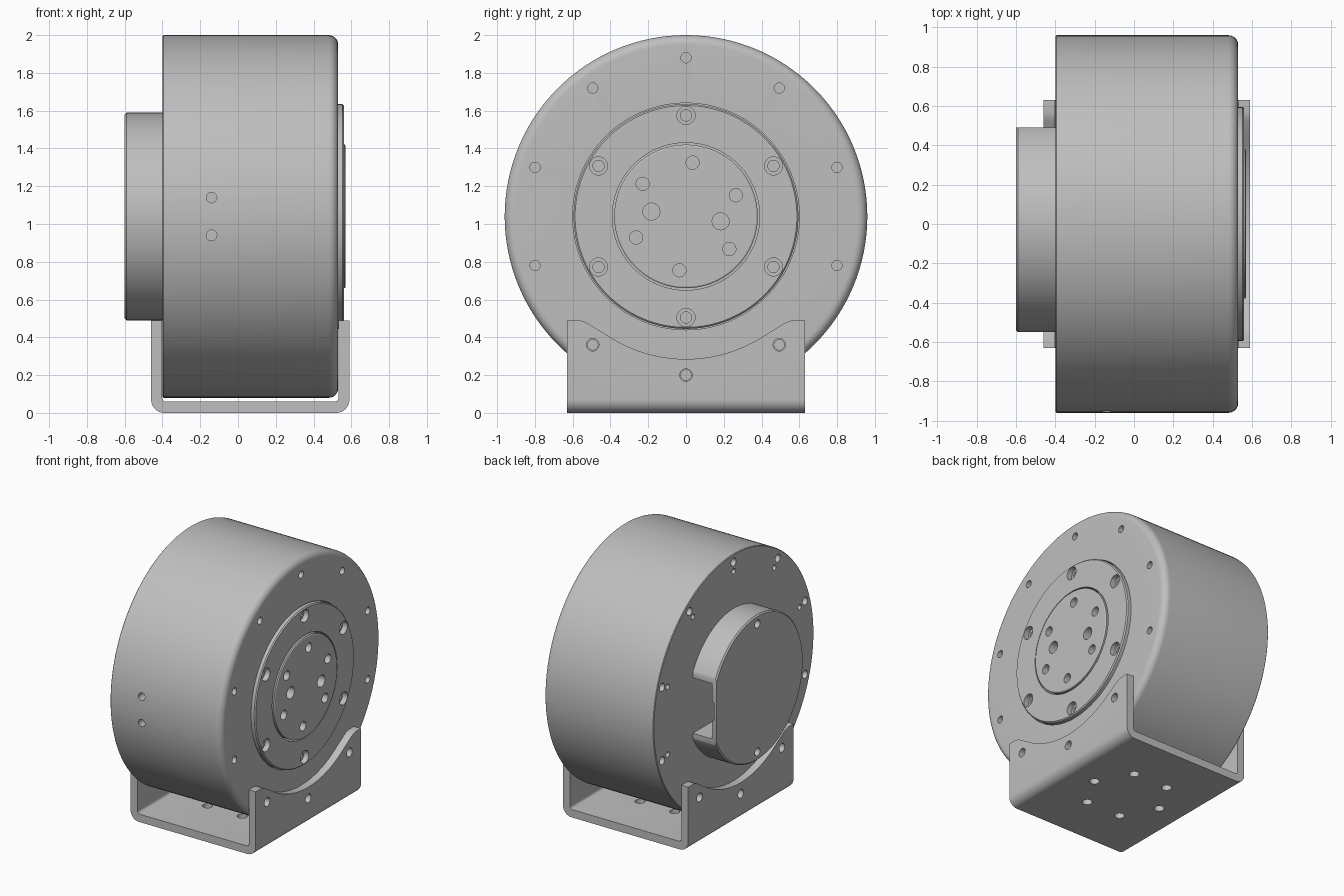
import bpy, bmesh
from math import sin, cos, pi, radians
from mathutils import Matrix, Vector

cube = bpy.data.objects.get("Cube")
if cube:
    bpy.data.objects.remove(cube, do_unlink=True)

AXIS_Z = 1.04          # height of the horizontal motor axis
SEG = 128

metal = bpy.data.materials.new("grey metal")
metal.use_nodes = True
GREY = (0.52, 0.52, 0.52, 1)
metal.diffuse_color = GREY
metal.node_tree.nodes["Principled BSDF"].inputs["Base Color"].default_value = GREY


def finish(name, bm):
    bmesh.ops.recalc_face_normals(bm, faces=bm.faces)
    mesh = bpy.data.meshes.new(name)
    bm.to_mesh(mesh)
    bm.free()
    mesh.materials.append(metal)
    obj = bpy.data.objects.new(name, mesh)
    bpy.context.scene.collection.objects.link(obj)
    return obj


def lathe(name, profile):
    """Spin (x, radius) points about the motor axis."""
    bm = bmesh.new()
    verts = [bm.verts.new((x, 0, r)) for x, r in profile]
    edges = [bm.edges.new(pair) for pair in zip(verts, verts[1:])]
    bmesh.ops.spin(bm, geom=verts + edges, cent=(0, 0, 0), axis=(1, 0, 0),
                   angle=2 * pi, steps=SEG)
    bmesh.ops.remove_doubles(bm, verts=bm.verts, dist=1e-4)
    bmesh.ops.translate(bm, verts=bm.verts, vec=(0, 0, AXIS_Z))
    return finish(name, bm)


def prism(name, points, direction):
    """Extrude a closed outline of 3D points."""
    bm = bmesh.new()
    face = bm.faces.new([bm.verts.new(p) for p in points])
    new = bmesh.ops.extrude_face_region(bm, geom=[face])["geom"]
    bmesh.ops.translate(bm, vec=direction,
                        verts=[v for v in new if isinstance(v, bmesh.types.BMVert)])
    return finish(name, bm)


def add_hole(bm, centre, radius, length, axis="X"):
    turn = {"X": Matrix.Rotation(pi / 2, 4, "Y"),
            "Y": Matrix.Rotation(pi / 2, 4, "X"), "Z": Matrix()}[axis]
    bmesh.ops.create_cone(bm, cap_ends=True, segments=24, radius1=radius,
                          radius2=radius, depth=length,
                          matrix=Matrix.Translation(centre) @ turn)


def add_box(bm, low, high):
    low, high = Vector(low), Vector(high)
    size = Matrix.Diagonal((high - low).to_4d())
    size[3][3] = 1
    bmesh.ops.create_cube(bm, size=1, matrix=Matrix.Translation((low + high) / 2) @ size)


def ring(x, radius, count, start=0.0):
    """Points round the motor axis, measured from the top."""
    for i in range(count):
        a = radians(start) + 2 * pi * i / count
        yield Vector((x, radius * sin(a), AXIS_Z + radius * cos(a)))


def cut(obj, cutter):
    if isinstance(cutter, bmesh.types.BMesh):
        cutter = finish("cutter", cutter)
    cutter.hide_render = True
    mod = obj.modifiers.new("cut", "BOOLEAN")
    mod.operation = "DIFFERENCE"
    mod.solver = "EXACT"
    mod.object = cutter
    bpy.context.view_layer.objects.active = obj
    bpy.ops.object.modifier_apply(modifier=mod.name)
    bpy.data.objects.remove(cutter, do_unlink=True)


def arc(cx, cz, r, start, end, steps=8):
    return [(cx + r * cos(radians(start + (end - start) * i / steps)),
             cz + r * sin(radians(start + (end - start) * i / steps)))
            for i in range(steps + 1)]


# Drum housing with rounded front rim and a seat for the flange
rim = arc(0.48, 0.91, 0.05, 90, 0)
housing = lathe("drum_housing", [(-0.4, 0), (-0.4, 0.955), (-0.395, 0.96)] + rim
                + [(0.53, 0.6), (0.4, 0.6), (0.4, 0)])
holes = bmesh.new()
for p in ring(0.53, 0.84, 10):
    add_hole(holes, p, 0.027, 0.16)
for p in ring(-0.4, 0.9, 10):
    add_hole(holes, p, 0.03, 0.12)
for p in ring(-0.4, 0.83, 10):
    add_hole(holes, p, 0.02, 0.12)
for z in (0.94, 1.14):
    add_hole(holes, (-0.14, -0.95, z), 0.028, 0.16, "Y")
cut(housing, holes)

# Output flange with counterbored screw holes and a seat for the hub
flange = lathe("output_flange", [(0.4, 0), (0.4, 0.595), (0.552, 0.595), (0.56, 0.587),
                                 (0.56, 0.39), (0.45, 0.39), (0.45, 0)])
for radius, depth in ((0.048, 0.08), (0.03, 0.2)):
    holes = bmesh.new()
    for p in ring(0.56, 0.535, 6):
        add_hole(holes, p, radius, depth)
    cut(flange, holes)

# Centre hub with mounting holes
hub = lathe("output_hub", [(0.45, 0), (0.45, 0.38), (0.565, 0.38), (0.57, 0.372), (0.57, 0)])
holes = bmesh.new()
for p in ring(0.57, 0.287, 6, 7):
    add_hole(holes, p, 0.035, 0.14)
for p in ring(0.57, 0.185, 2, 98):
    add_hole(holes, p, 0.045, 0.14)
cut(hub, holes)

# Rear cover with flat side, cable opening and two screw holes
cover = lathe("rear_cover", [(-0.4, 0), (-0.4, 0.55), (-0.59, 0.55), (-0.6, 0.54), (-0.6, 0)])
flat = bmesh.new()
add_box(flat, (-0.7, 0.49, 0.4), (-0.3, 0.7, 1.7))
cut(cover, flat)
pocket = bmesh.new()
add_box(pocket, (-0.56, 0.2, AXIS_Z - 0.21), (-0.3, 0.6, AXIS_Z + 0.21))
cut(cover, pocket)
notch = bmesh.new()
add_box(notch, (-0.58, 0.46, AXIS_Z - 0.07), (-0.5, 0.6, AXIS_Z + 0.07))
for p in ring(-0.6, 0.485, 2):
    add_hole(notch, p, 0.03, 0.1)
cut(cover, notch)

# U-shaped mounting bracket
outer = ([(-0.46, 0.49)] + arc(-0.39, 0.07, 0.07, 180, 270)
         + arc(0.52, 0.07, 0.07, 270, 360) + [(0.59, 0.49)])
inner = ([(0.532, 0.49)] + arc(0.512, 0.08, 0.02, 360, 270, 4)
         + arc(-0.382, 0.08, 0.02, 270, 180, 4) + [(-0.402, 0.49)])
bracket = prism("mounting_bracket", [(x, -0.63, z) for x, z in outer + inner], (0, 1.26, 0))

# Curved saddle in the bracket's upright plates
half = arc(0, AXIS_Z, 0.755, 270, 302, 16)[1:]
half += [(0.46, 0.437), (0.52, 0.474), (0.545, 0.485), (0.57, 0.491), (0.57, 0.6)]
saddle = [(-y, z) for y, z in reversed(half)] + [(0, AXIS_Z - 0.755)] + half
cut(bracket, prism("saddle_cutter", [(-0.7, y, z) for y, z in saddle], (1.5, 0, 0)))

# Bracket screw holes: three through each plate, six in the floor
holes = bmesh.new()
for p in ring(0.06, 0.84, 10):
    if p.z < 0.5:
        add_hole(holes, p, 0.033, 1.6)
for i in range(6):
    a = i * pi / 3
    add_hole(holes, (0.065 + 0.29 * cos(a), 0.29 * sin(a), 0.03), 0.035, 0.1, "Z")
cut(bracket, holes)

# Smooth shading with sharp edges kept
parts = (housing, flange, hub, cover, bracket)
for obj in parts:
    obj.select_set(True)
bpy.context.view_layer.objects.active = housing
bpy.ops.object.shade_smooth_by_angle(angle=radians(30))
